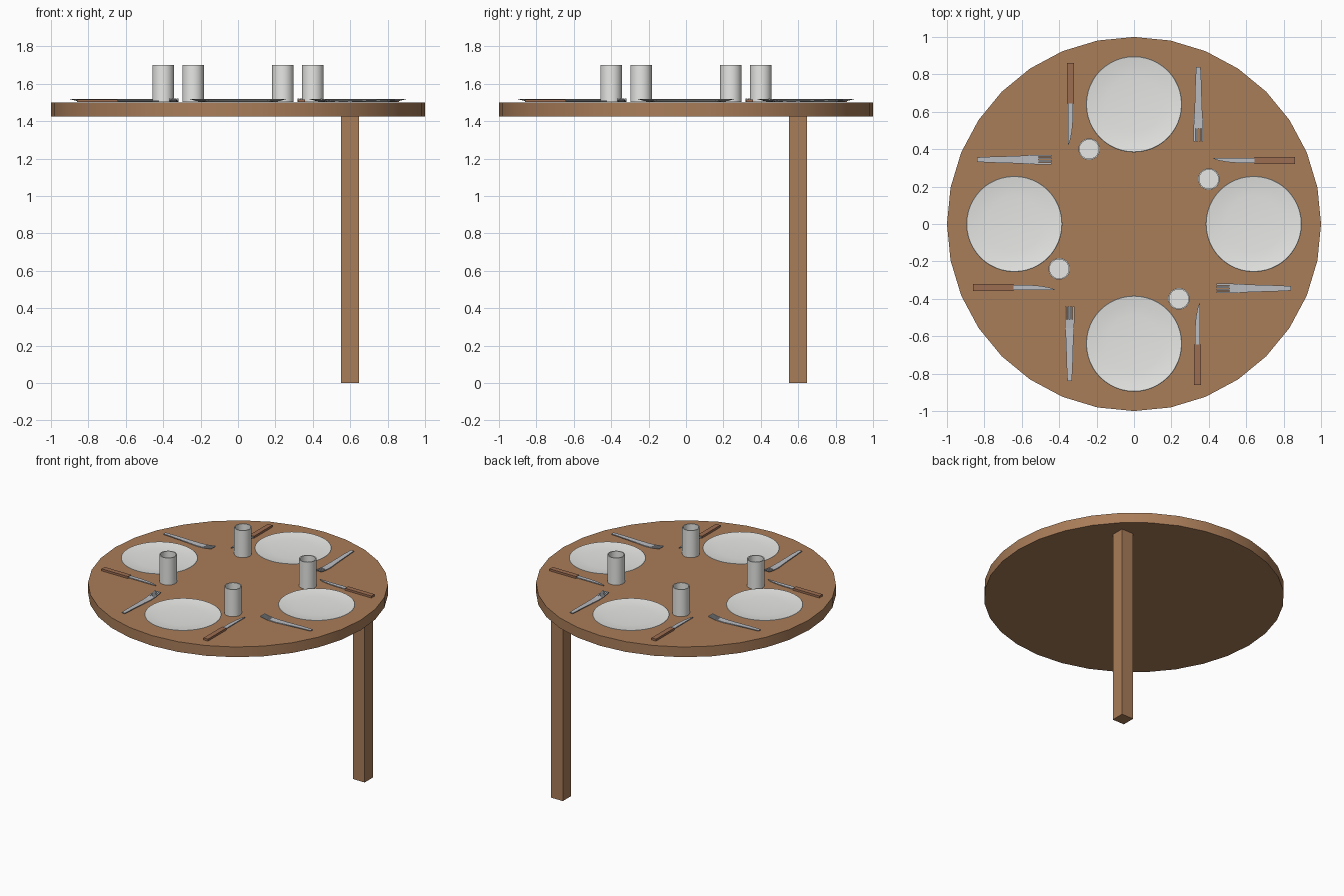
import bpy, bmesh, math
from mathutils import Matrix, Vector

if "Cube" in bpy.data.objects:
    bpy.data.objects.remove(bpy.data.objects["Cube"], do_unlink=True)


def material(name, rgb):
    m = bpy.data.materials.new(name)
    m.use_nodes = True
    m.diffuse_color = (*rgb, 1)
    m.node_tree.nodes["Principled BSDF"].inputs["Base Color"].default_value = (*rgb, 1)
    return m


wood = material("table wood", (0.40, 0.205, 0.10))
handle_wood = material("handle wood", (0.34, 0.155, 0.085))
china = material("white china", (0.80, 0.80, 0.78))
steel = material("steel", (0.50, 0.51, 0.54))

TOP = 1.5  # height of the table surface


def make_object(name, bm, mat, smooth=False):
    bmesh.ops.remove_doubles(bm, verts=bm.verts, dist=0.0001)
    bmesh.ops.recalc_face_normals(bm, faces=bm.faces)
    mesh = bpy.data.meshes.new(name)
    bm.to_mesh(mesh)
    bm.free()
    mesh.materials.append(mat)
    obj = bpy.data.objects.new(name, mesh)
    bpy.context.collection.objects.link(obj)
    if smooth:
        bpy.ops.object.select_all(action='DESELECT')
        obj.select_set(True)
        bpy.context.view_layer.objects.active = obj
        bpy.ops.object.shade_smooth_by_angle(angle=math.radians(35))
    return obj


def lathe(name, profile, centre, mat, steps=48):
    """Spin a (radius, height) profile around a vertical axis."""
    bm = bmesh.new()
    verts = [bm.verts.new((r, 0, z)) for r, z in profile]
    edges = [bm.edges.new(pair) for pair in zip(verts, verts[1:])]
    bmesh.ops.spin(bm, geom=verts + edges, cent=(0, 0, 0), axis=(0, 0, 1),
                   angle=math.tau, steps=steps, use_merge=True)
    bmesh.ops.translate(bm, verts=bm.verts, vec=Vector((*centre, TOP)))
    return make_object(name, bm, mat, smooth=True)


def ribbon(bm, stations, thick):
    """Solid strip along y through stations of (y, left x, right x, base z)."""
    rings = []
    for y, x0, x1, z in stations:
        z += TOP
        corners = ((x0, y, z), (x1, y, z), (x1, y, z + thick), (x0, y, z + thick))
        rings.append([bm.verts.new(c) for c in corners])
    for a, b in zip(rings, rings[1:]):
        for i in range(4):
            j = (i + 1) % 4
            bm.faces.new((a[i], a[j], b[j], b[i]))
    bm.faces.new(rings[0])
    bm.faces.new(rings[-1])


def strips(name, parts, thick, mat):
    bm = bmesh.new()
    for stations in parts:
        ribbon(bm, stations, thick)
    return make_object(name, bm, mat)


# Round table top
bm = bmesh.new()
bmesh.ops.create_cone(bm, cap_ends=True, segments=32, radius1=1, radius2=1, depth=0.075,
                      matrix=Matrix.Translation((0, 0, TOP - 0.0375)))
make_object("table_top", bm, wood, smooth=True)

# Single square leg under the back left of the top
bm = bmesh.new()
bmesh.ops.create_cube(bm, size=1, matrix=Matrix.Translation((0.598, 0.598, 0.715))
                      @ Matrix.Diagonal((0.096, 0.096, 1.43, 1)))
make_object("leg", bm, wood)

# One place setting at the front: plate, cup, knife and fork
plate = lathe("plate", [(0, 0.001), (0.16, 0.001), (0.22, 0.007), (0.257, 0.017),
                        (0.254, 0.019), (0.21, 0.012), (0.15, 0.007), (0, 0.005)],
              (0, -0.64), china)
cup = lathe("cup", [(0, 0.001), (0.058, 0.001), (0.058, 0.2), (0.051, 0.2),
                    (0.051, 0.012), (0, 0.012)], (0.24, -0.4), china, 32)
knife_handle = strips("knife_handle",
                      [[(-0.86, 0.322, 0.358, 0.001), (-0.645, 0.322, 0.358, 0.001)]],
                      0.015, handle_wood)
blade = strips("knife_blade",
               [[(-0.645, 0.325, 0.354, 0.005), (-0.56, 0.326, 0.354, 0.005),
                 (-0.50, 0.331, 0.354, 0.005), (-0.45, 0.340, 0.354, 0.005),
                 (-0.422, 0.351, 0.354, 0.005)]], 0.006, steel)

MID = -0.344  # fork centre line
body = [(y, MID - w, MID + w, z) for y, w, z in
        ((-0.84, 0.012, 0.010), (-0.76, 0.016, 0.009), (-0.62, 0.020, 0.004),
         (-0.56, 0.024, 0.002), (-0.51, 0.025, 0.004))]
tines = [[(y, MID + x - 0.0045, MID + x + 0.0045, z) for y, z in
          ((-0.51, 0.004), (-0.475, 0.009), (-0.44, 0.015))]
         for x in (-0.0205, -0.0068, 0.0068, 0.0205)]
fork = strips("fork", [body] + tines, 0.006, steel)

# Repeat the setting around the table
sides = ("front", "left", "back", "right")
for part in (plate, cup, knife_handle, blade, fork):
    base = part.name
    for i, side in enumerate(sides):
        obj = part if i == 0 else part.copy()
        obj.name = f"{side}_{base}"
        obj.rotation_euler.z = i * math.pi / 2
        if i:
            bpy.context.collection.objects.link(obj)
